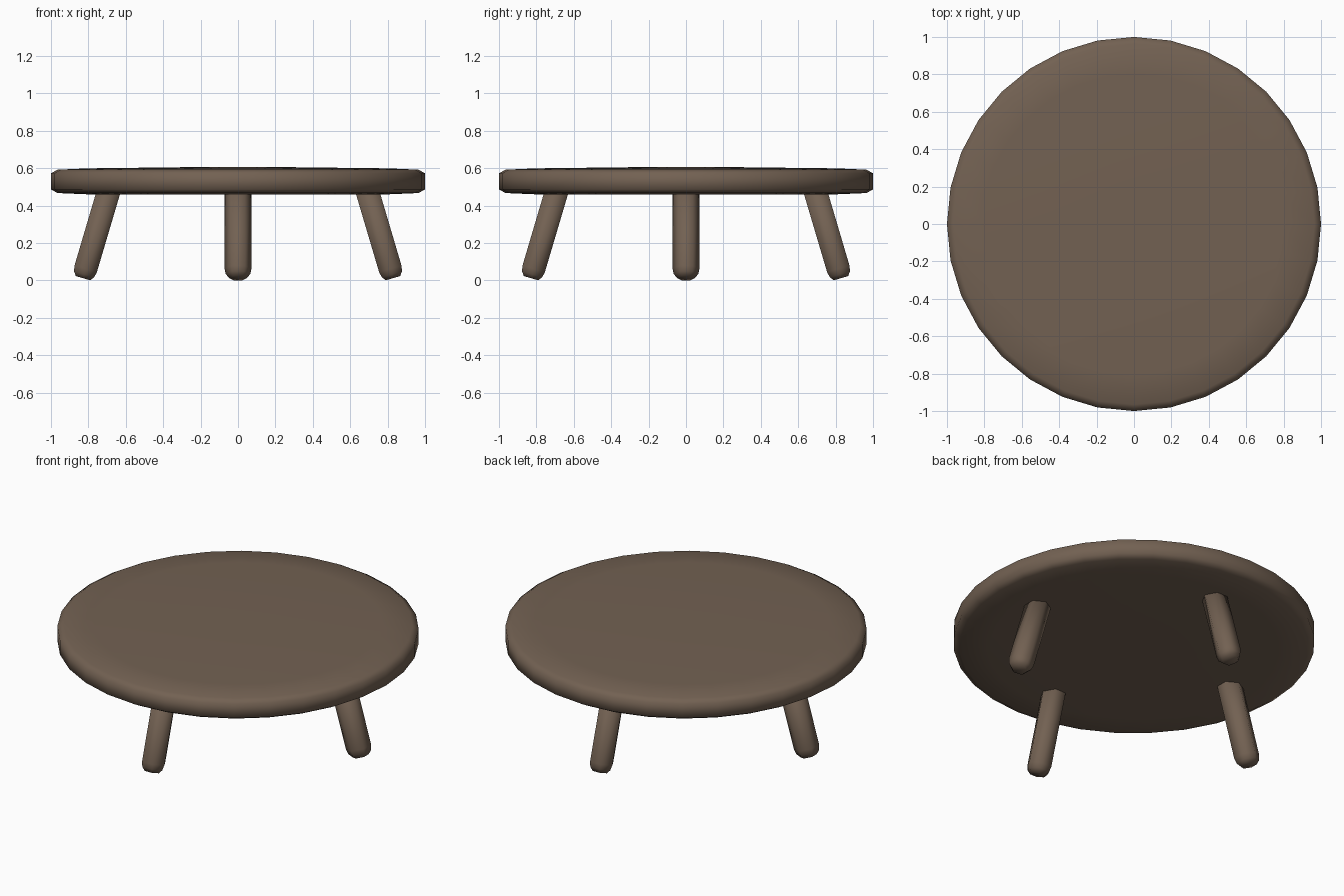
import bpy, bmesh, math
from mathutils import Matrix, Vector

if "Cube" in bpy.data.objects:
    bpy.data.objects.remove(bpy.data.objects["Cube"])

wood = bpy.data.materials.new("brown wood")
wood.diffuse_color = (0.17, 0.12, 0.085, 1)
wood.use_nodes = True
wood.node_tree.nodes["Principled BSDF"].inputs["Base Color"].default_value = wood.diffuse_color


def lathe(name, profile, sides, matrix=Matrix(), start=0.0):
    """Closed turned solid from (radius, height) pairs, bottom to top."""
    bm = bmesh.new()
    rings = []
    for r, z in profile:
        rings.append([bm.verts.new((r * math.cos(start + 2 * math.pi * i / sides),
                                    r * math.sin(start + 2 * math.pi * i / sides), z))
                      for i in range(sides)])
    for a, b in zip(rings, rings[1:]):
        for i in range(sides):
            j = (i + 1) % sides
            bm.faces.new((a[i], a[j], b[j], b[i]))
    bm.faces.new(rings[0][::-1])
    bm.faces.new(rings[-1])
    for f in bm.faces:
        f.smooth = True
    bm.transform(matrix)
    me = bpy.data.meshes.new(name)
    bm.to_mesh(me)
    bm.free()
    me.materials.append(wood)
    ob = bpy.data.objects.new(name, me)
    bpy.context.collection.objects.link(ob)
    return ob


# Round top: soft rim and very slightly domed faces
lathe("table_top", [(0.22, 0.458), (0.80, 0.460), (0.965, 0.467), (1.0, 0.487),
                    (1.0, 0.572), (0.965, 0.592), (0.80, 0.599), (0.22, 0.606)], 32)

# Four splayed legs with chamfered feet
foot = Vector((0.829, 0, 0.012))
tilt = Matrix.Rotation(-math.radians(16.5), 4, 'Y')
for k, name in enumerate(("right_leg", "back_leg", "left_leg", "front_leg")):
    m = Matrix.Rotation(k * math.pi / 2, 4, 'Z') @ Matrix.Translation(foot) @ tilt
    lathe(name, [(0.046, 0), (0.065, 0.022), (0.072, 0.052), (0.072, 0.53)],
          6, m, math.pi / 6)
